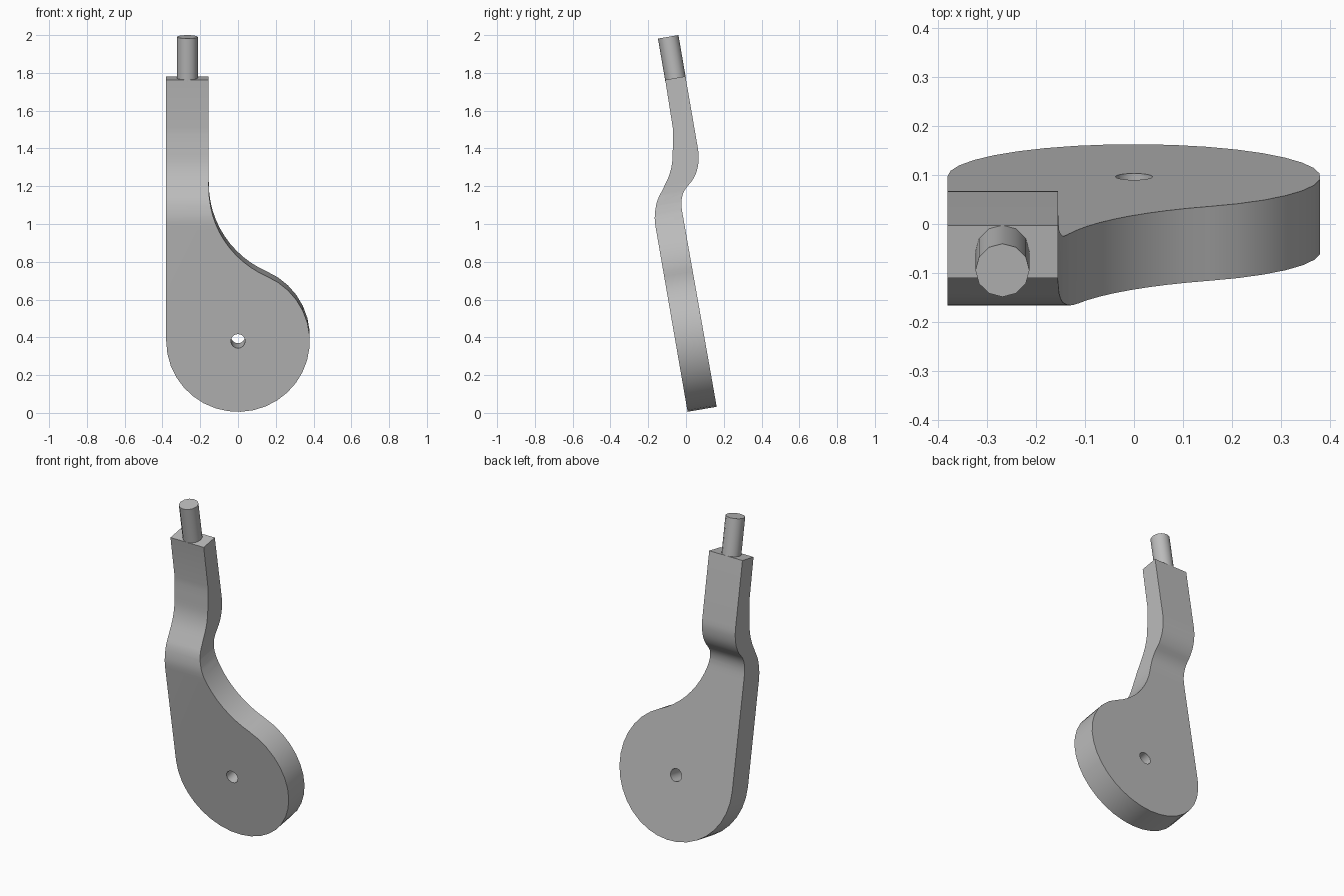
import bpy, bmesh, math
from mathutils import Matrix, Vector

if "Cube" in bpy.data.objects:
    bpy.data.objects.remove(bpy.data.objects["Cube"])

TILT = math.radians(9.8)
RADIUS, STEM_X, JOIN_V, THICK = 0.38, -0.155, 0.82, 0.157
ALONG = Vector((0, -math.sin(TILT), math.cos(TILT)))
NORMAL = Vector((0, math.cos(TILT), math.sin(TILT)))
ORIGIN = Vector((0, -0.056, 0.38))

steel = bpy.data.materials.new("grey_metal")
steel.use_nodes = True
GREY = (0.5, 0.5, 0.5, 1)
steel.diffuse_color = GREY
steel.node_tree.nodes["Principled BSDF"].inputs["Base Color"].default_value = GREY


def prism(name, points, sweep):
    """Extrude a closed outline along a vector."""
    bm = bmesh.new()
    face = bm.faces.new([bm.verts.new(p) for p in points])
    out = bmesh.ops.extrude_face_region(bm, geom=[face])
    verts = [g for g in out["geom"] if isinstance(g, bmesh.types.BMVert)]
    bmesh.ops.translate(bm, verts=verts, vec=sweep)
    bmesh.ops.recalc_face_normals(bm, faces=bm.faces)
    mesh = bpy.data.meshes.new(name)
    bm.to_mesh(mesh)
    bm.free()
    mesh.materials.append(steel)
    obj = bpy.data.objects.new(name, mesh)
    bpy.context.collection.objects.link(obj)
    return obj


def arc(cx, cy, r, a0, a1, n):
    return [(cx + r * math.cos(a0 + (a1 - a0) * i / n),
             cy + r * math.sin(a0 + (a1 - a0) * i / n)) for i in range(n + 1)]


def smooth_path(pts, n=3):
    """Catmull-Rom curve through the inner points."""
    out = []
    for a, b, c, d in zip(pts, pts[1:], pts[2:], pts[3:]):
        a, b, c, d = map(Vector, (a, b, c, d))
        for i in range(n):
            t = i / n
            out.append(0.5 * (2 * b + (c - a) * t + (2 * a - 5 * b + 4 * c - d) * t * t
                              + (3 * b - a - 3 * c + d) * t ** 3))
    return out + [Vector(pts[-2])]


def plate(u, v, n=0.0):
    return ORIGIN + Vector((u, 0, 0)) + ALONG * v + NORMAL * n


def activate(obj):
    bpy.ops.object.select_all(action="DESELECT")
    obj.select_set(True)
    bpy.context.view_layer.objects.active = obj


def boolean(obj, cutter, operation):
    mod = obj.modifiers.new("cut", "BOOLEAN")
    mod.operation, mod.object, mod.solver = operation, cutter, "EXACT"
    activate(obj)
    bpy.ops.object.modifier_apply(modifier=mod.name)
    bpy.data.objects.remove(cutter)


# Side section of the bent bar (y, z)
low_front = plate(0, -0.6)
low_back = plate(0, -0.6, THICK)
front = smooth_path([(-0.145, 0.9), (-0.162, 0.99), (-0.165, 1.05), (-0.153, 1.12),
                     (-0.125, 1.18), (-0.092, 1.25), (-0.074, 1.32), (-0.07, 1.4),
                     (-0.07, 1.51), (-0.085, 1.6)])
back = smooth_path([(0.04, 1.54), (0.063, 1.4), (0.067, 1.34), (0.057, 1.28),
                    (0.033, 1.23), (0, 1.19), (-0.019, 1.15), (-0.024, 1.1),
                    (-0.014, 1.03), (0.01, 0.9)])
section = ([low_front.yz] + front + [(-0.11, 1.763), (-0.003, 1.782)] + back + [low_back.yz])
lever = prism("bent_lever", [(-0.6, y, z) for y, z in section], Vector((1.2, 0, 0)))

# Front outline: round paddle, concave fillet, straight stem
fillet = (JOIN_V ** 2 + STEM_X ** 2 - RADIUS ** 2) / (2 * (RADIUS - STEM_X))
fx = STEM_X + fillet
turn = math.atan2(JOIN_V, fx)
outline = arc(0, 0, RADIUS, -math.pi, turn, 24)
outline += arc(fx, JOIN_V, fillet, turn + math.pi, math.pi, 12)[1:]
outline += [(STEM_X, 1.8), (-RADIUS, 1.8)]
boolean(lever, prism("outline_cutter", [plate(u, v, -0.6) for u, v in outline],
                     NORMAL * 1.6), "INTERSECT")

# Pivot hole
ring = arc(0, 0, 0.038, 0, math.tau, 16)[:-1]
boolean(lever, prism("hole_cutter", [plate(u, v, -0.2) for u, v in ring],
                     NORMAL * 0.6), "DIFFERENCE")

# Top peg
base = Vector((-0.268, -0.0565, 1.772))
circle = arc(0, 0, 0.055, 0, math.tau, 12)[:-1]
peg = prism("top_peg", [base + Vector((u, 0, 0)) + NORMAL * w - ALONG * 0.01
                        for u, w in circle], ALONG * 0.232)

for part in (lever, peg):
    activate(part)
    bpy.ops.object.shade_smooth_by_angle(angle=math.radians(35))
